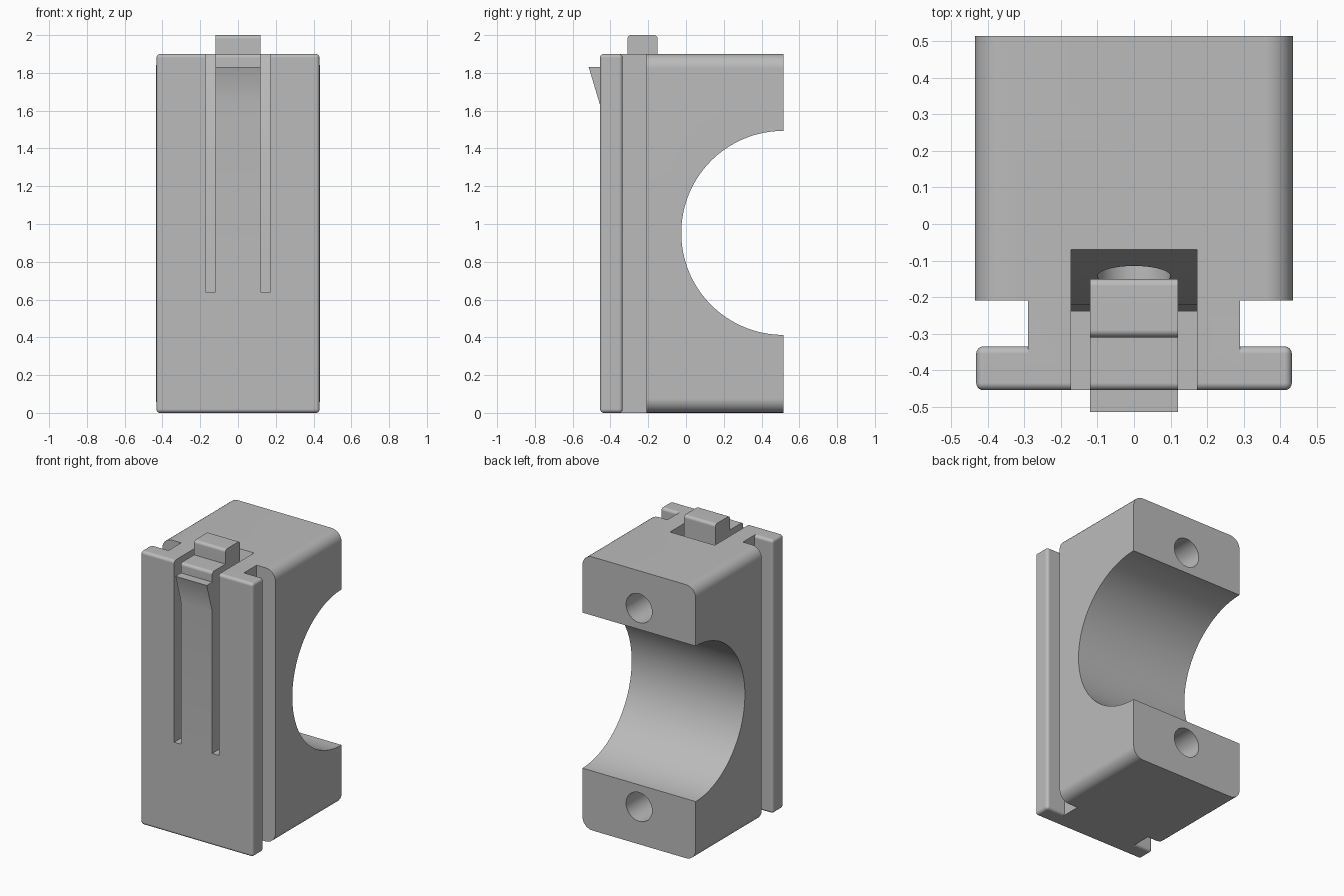
import bpy, bmesh, math

if "Cube" in bpy.data.objects:
    bpy.data.objects.remove(bpy.data.objects["Cube"], do_unlink=True)

grey = bpy.data.materials.new("plain grey")
grey.use_nodes = True
COLOUR = (0.5, 0.5, 0.5, 1)
grey.diffuse_color = COLOUR
grey.node_tree.nodes["Principled BSDF"].inputs["Base Color"].default_value = COLOUR


def prism(name, profile, half_width, radius=0, rounded=None):
    """Extrude a (y, z) profile along x; round the edges chosen by a rule."""
    bm = bmesh.new()
    face = bm.faces.new([bm.verts.new((-half_width, y, z)) for y, z in profile])
    side = bmesh.ops.extrude_face_region(bm, geom=[face])["geom"]
    moved = [v for v in side if isinstance(v, bmesh.types.BMVert)]
    bmesh.ops.translate(bm, verts=moved, vec=(2 * half_width, 0, 0))
    bmesh.ops.recalc_face_normals(bm, faces=bm.faces)
    if rounded:
        edges = [e for e in bm.edges if rounded(e.verts[0].co, e.verts[1].co)]
        bmesh.ops.bevel(bm, geom=edges, offset=radius, segments=6,
                        profile=0.5, affect='EDGES')
    mesh = bpy.data.meshes.new(name)
    bm.to_mesh(mesh)
    bm.free()
    obj = bpy.data.objects.new(name, mesh)
    bpy.context.collection.objects.link(obj)
    mesh.materials.append(grey)
    return obj


def block(name, half_width, y0, y1, z0, z1, radius=0, rounded=None):
    return prism(name, [(y0, z0), (y1, z0), (y1, z1), (y0, z1)],
                 half_width, radius, rounded)


def rod(name, radius, length, location, rotation, sides):
    bpy.ops.mesh.primitive_cylinder_add(vertices=sides, radius=radius, depth=length,
                                        location=location, rotation=rotation)
    obj = bpy.context.object
    obj.name = name
    obj.data.materials.append(grey)
    return obj


def combine(target, tool, operation):
    """Apply a boolean and discard the tool."""
    tool.hide_render = True
    mod = target.modifiers.new(operation, 'BOOLEAN')
    mod.operation, mod.solver, mod.object = operation, 'EXACT', tool
    bpy.context.view_layer.objects.active = target
    bpy.ops.object.modifier_apply(modifier=mod.name)
    bpy.data.objects.remove(tool, do_unlink=True)


TOP = 1.9
MID = TOP / 2
BACK = 0.515

# Main block, its long side edges rounded
clamp = block("clamp_body", 0.435, -0.21, BACK, 0, TOP, 0.075,
              lambda a, b: abs(a.y - b.y) > 0.1)

# Narrow neck and rounded front plate
combine(clamp, block("neck", 0.29, -0.4, -0.15, 0, TOP), 'UNION')
combine(clamp, block("front_plate", 0.432, -0.455, -0.335, 0, TOP, 0.02,
                     lambda a, b: True), 'UNION')

# Half-round bore through the back
combine(clamp, rod("bore", 0.54, 2, (0, BACK, MID + 0.003),
                   (0, math.pi / 2, 0), 128), 'DIFFERENCE')

# Slanted pocket around the spring clip
pocket = [(-0.6, 0.64), (-0.24, 0.64), (-0.22, 1.365), (-0.07, TOP),
          (-0.07, 2.1), (-0.6, 2.1)]
combine(clamp, prism("pocket", pocket, 0.172), 'DIFFERENCE')

# Screw holes
for z in (MID - 0.69, MID + 0.69):
    combine(clamp, rod("screw_hole", 0.1, 0.8, (0, 0.2, z),
                       (math.pi / 2, 0, 0), 48), 'DIFFERENCE')

# Spring clip with catch and thumb tab
clip = [(-0.455, 0.6), (-0.455, 1.63), (-0.515, 1.83), (-0.455, 1.83),
        (-0.455, TOP), (-0.31, TOP), (-0.31, 2.0), (-0.15, 2.0),
        (-0.15, 1.78), (-0.31, 1.6), (-0.31, 0.6)]
combine(clamp, prism("spring_clip", clip, 0.12, 0.02,
                     lambda a, b: min(a.z, b.z) > 1.95 and abs(a.x - b.x) > 0.1
                     or min(a.z, b.z) > 1.85 and max(a.y, b.y) < -0.45
                     and abs(a.x - b.x) > 0.1), 'UNION')

# Smooth curves, crisp flats
bpy.ops.object.select_all(action='DESELECT')
clamp.select_set(True)
bpy.context.view_layer.objects.active = clamp
bpy.ops.object.shade_smooth_by_angle(angle=math.radians(30))
weighted = clamp.modifiers.new("even_normals", 'WEIGHTED_NORMAL')
weighted.keep_sharp = True
